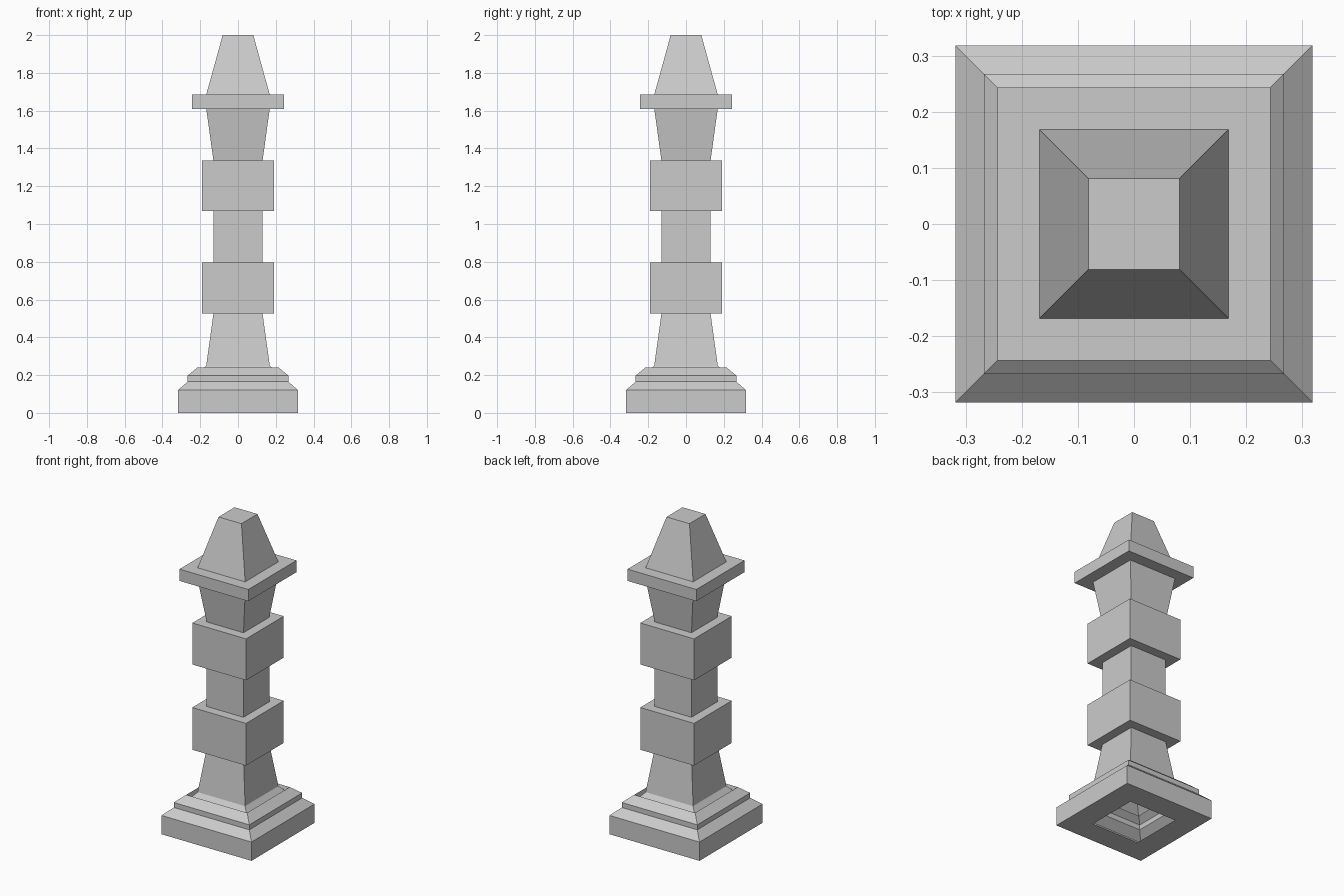
import bpy
import bmesh

cube = bpy.data.objects.get("Cube")
if cube:
    bpy.data.objects.remove(cube, do_unlink=True)

stone = bpy.data.materials.new("grey_stone")
stone.use_nodes = True
colour = (0.6, 0.6, 0.6, 1)
stone.diffuse_color = colour
stone.node_tree.nodes["Principled BSDF"].inputs["Base Color"].default_value = colour


def square_loft(name, profile, cap_top=False):
    """Sweep a (half width, height) profile around a square plan."""
    bm = bmesh.new()
    rings = [[bm.verts.new((sx * r, sy * r, z))
              for sx, sy in ((-1, -1), (1, -1), (1, 1), (-1, 1))]
             for r, z in profile]
    for low, high in zip(rings, rings[1:]):
        for i in range(4):
            j = (i + 1) % 4
            bm.faces.new((low[i], low[j], high[j], high[i]))
    if cap_top:
        bm.faces.new(rings[-1])
    mesh = bpy.data.meshes.new(name)
    bm.to_mesh(mesh)
    bm.free()
    mesh.materials.append(stone)
    obj = bpy.data.objects.new(name, mesh)
    bpy.context.collection.objects.link(obj)
    return obj


def collar(name, inner_low, inner_high, outer, bottom, top):
    """Square block that wraps the hollow shaft."""
    square_loft(name, [(inner_low, bottom), (outer, bottom),
                       (outer, top), (inner_high, top)])


NECK, FLARE, BLOCK = 0.13, 0.168, 0.19

# Hollow stepped plinth, with a shallow groove around the shaft foot
square_loft("plinth", [(FLARE, 0), (0.318, 0), (0.318, 0.12), (0.267, 0.165),
                       (0.267, 0.197), (0.215, 0.24), (0.208, 0.207),
                       (FLARE, 0.252)])

# Shaft sections
square_loft("lower_shaft", [(FLARE, 0.252), (NECK, 0.525)])
square_loft("middle_shaft", [(NECK, 0.795), (NECK, 1.07)])
square_loft("upper_shaft", [(NECK, 1.335), (FLARE, 1.61)])

# Blocks and the projecting slab
collar("lower_block", NECK, NECK, BLOCK, 0.525, 0.795)
collar("upper_block", NECK, NECK, BLOCK, 1.07, 1.335)
collar("cornice_slab", FLARE, FLARE, 0.243, 1.61, 1.685)

# Tapered top
square_loft("finial", [(FLARE, 1.685), (0.081, 2.0)], cap_top=True)
